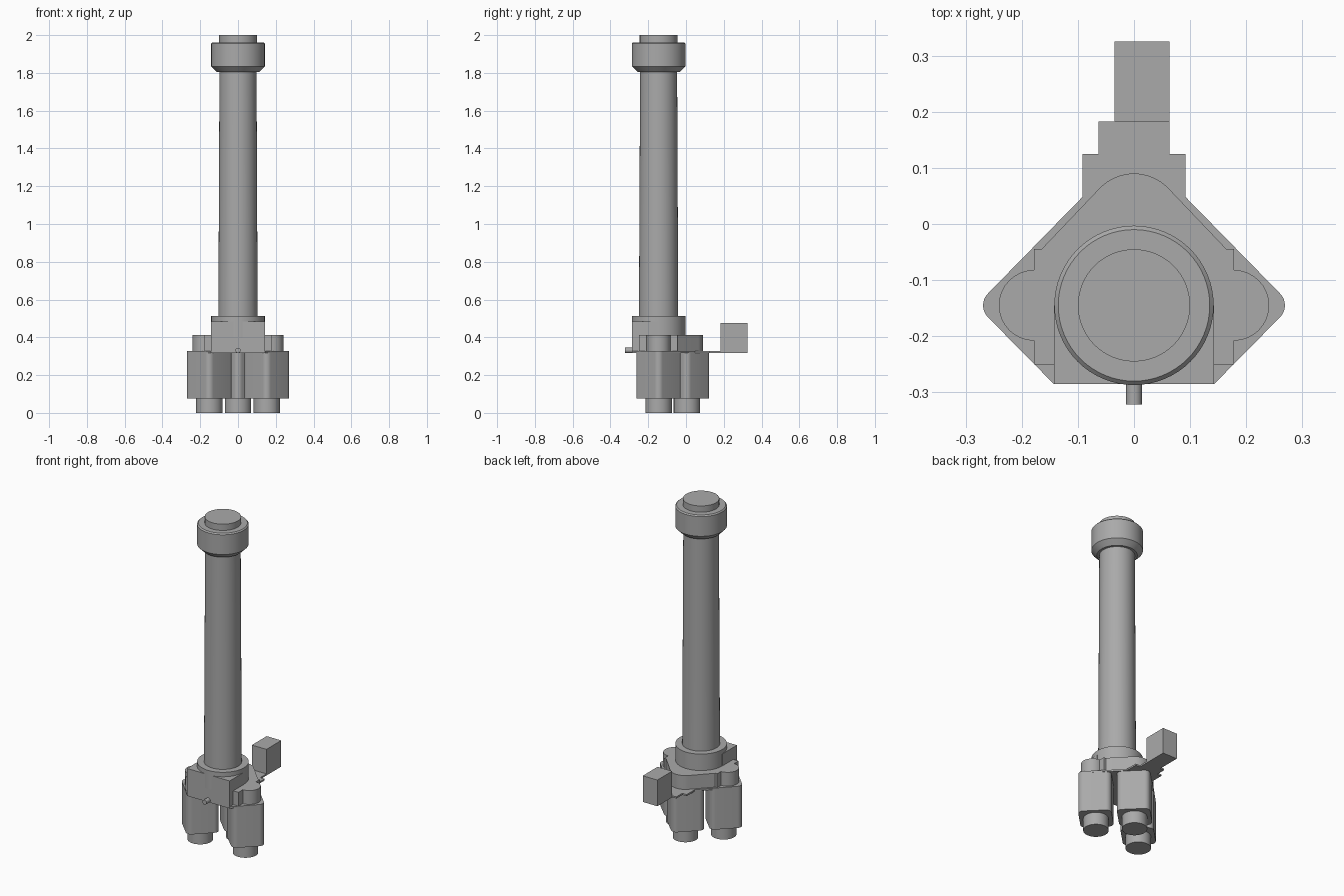
import bpy, bmesh
from math import pi, sin, cos, radians

if "Cube" in bpy.data.objects:
    bpy.data.objects.remove(bpy.data.objects["Cube"], do_unlink=True)

grey = bpy.data.materials.new("mid grey")
grey.use_nodes = True
grey.diffuse_color = (0.4, 0.4, 0.4, 1)
grey.node_tree.nodes["Principled BSDF"].inputs["Base Color"].default_value = (0.4, 0.4, 0.4, 1)

AXIS = -0.145   # y of the column and the side motors
MOTORS = {"left": (0.152, AXIS), "right": (-0.152, AXIS), "back": (0, 0.005)}


def finish(name, bm, smooth=True):
    bmesh.ops.recalc_face_normals(bm, faces=bm.faces[:])
    mesh = bpy.data.meshes.new(name)
    bm.to_mesh(mesh)
    bm.free()
    mesh.materials.append(grey)
    ob = bpy.data.objects.new(name, mesh)
    bpy.context.collection.objects.link(ob)
    if smooth:
        bpy.ops.object.select_all(action='DESELECT')
        ob.select_set(True)
        bpy.context.view_layer.objects.active = ob
        bpy.ops.object.shade_smooth_by_angle(angle=radians(25))
    return ob


def prism(name, outline, z0, z1):
    """Extrude a flat outline between two heights."""
    bm = bmesh.new()
    face = bm.faces.new([bm.verts.new((x, y, z0)) for x, y in outline])
    top = bmesh.ops.extrude_face_region(bm, geom=[face])
    for v in top["geom"]:
        if isinstance(v, bmesh.types.BMVert):
            v.co.z = z1
    return finish(name, bm)


def box(name, x0, x1, y0, y1, z0, z1):
    return prism(name, [(x0, y0), (x1, y0), (x1, y1), (x0, y1)], z0, z1)


def turned(name, profile, x, y, n=64):
    """Stack of rings (radius, z) closed with flat caps."""
    bm = bmesh.new()
    rings = [[bm.verts.new((x + r * cos(2 * pi * i / n), y + r * sin(2 * pi * i / n), z))
              for i in range(n)] for r, z in profile]
    for a, b in zip(rings, rings[1:]):
        for i in range(n):
            j = (i + 1) % n
            bm.faces.new((a[i], a[j], b[j], b[i]))
    bm.faces.new(rings[0][::-1])
    bm.faces.new(rings[-1])
    return finish(name, bm)


def arc(cx, cy, r, a0, a1, n=12):
    return [(cx + r * cos(radians(a0 + (a1 - a0) * i / n)),
             cy + r * sin(radians(a0 + (a1 - a0) * i / n))) for i in range(n + 1)]


def mirrored(right):
    """Complete an outline from its +x half, listed front to back."""
    return right + [(-x, y) for x, y in reversed(right) if x > 1e-5]


# Three motors: rounded diamond bodies with round lower ends
TIP, ROUND = 0.117, 0.03
for side, (mx, my) in MOTORS.items():
    outline = []
    for a in (0, 90, 180, 270):
        d = TIP - ROUND
        outline += arc(mx + d * cos(radians(a)), my + d * sin(radians(a)), ROUND, a - 45, a + 45, 8)
    prism(side + "_motor_body", outline, 0.075, 0.32)
    turned(side + "_motor_end", [(0.07, 0), (0.07, 0.08)], mx, my, 48)

# Thin base plate with rounded side tips and a stepped tail
base = [(0.143, -0.285)] + arc(0.239, AXIS, ROUND, -45, 45, 8)
base += [(0.092, 0.048), (0.092, 0.125), (0.063, 0.125), (0.063, 0.183)]
prism("base_plate", mirrored(base), 0.318, 0.328)

# Rear box standing on the tail
box("rear_box", -0.035, 0.063, 0.183, 0.325, 0.318, 0.477)

# Housing plate with side ears and a rounded back
plate = [(0.178, -0.25)] + arc(0.178, AXIS, 0.063, -90, 90, 16)
plate += [(0.178, -0.045), (0.165, -0.045)] + arc(0, 0.005, 0.085, 45, 90, 8)
prism("housing_plate", mirrored(plate), 0.32, 0.412)

# Front block and its small pin
box("front_block", -0.143, 0.143, -0.285, AXIS, 0.32, 0.485)
pin = turned("front_pin", [(0.014, 0), (0.014, 0.045)], 0, 0, 24)
pin.rotation_euler.x = pi / 2
pin.location = (0, -0.277, 0.331)

# Column: collar, slightly tapered tube, head and top disc
turned("collar", [(0.142, 0.40), (0.142, 0.512)], 0, AXIS)
turned("column_tube", [(0.104, 0.5), (0.098, 1.82)], 0, AXIS)
turned("column_head", [(0.112, 1.805), (0.142, 1.835), (0.142, 1.955), (0.135, 1.962)], 0, AXIS)
turned("top_disc", [(0.1, 1.95), (0.1, 2.0)], 0, AXIS)
